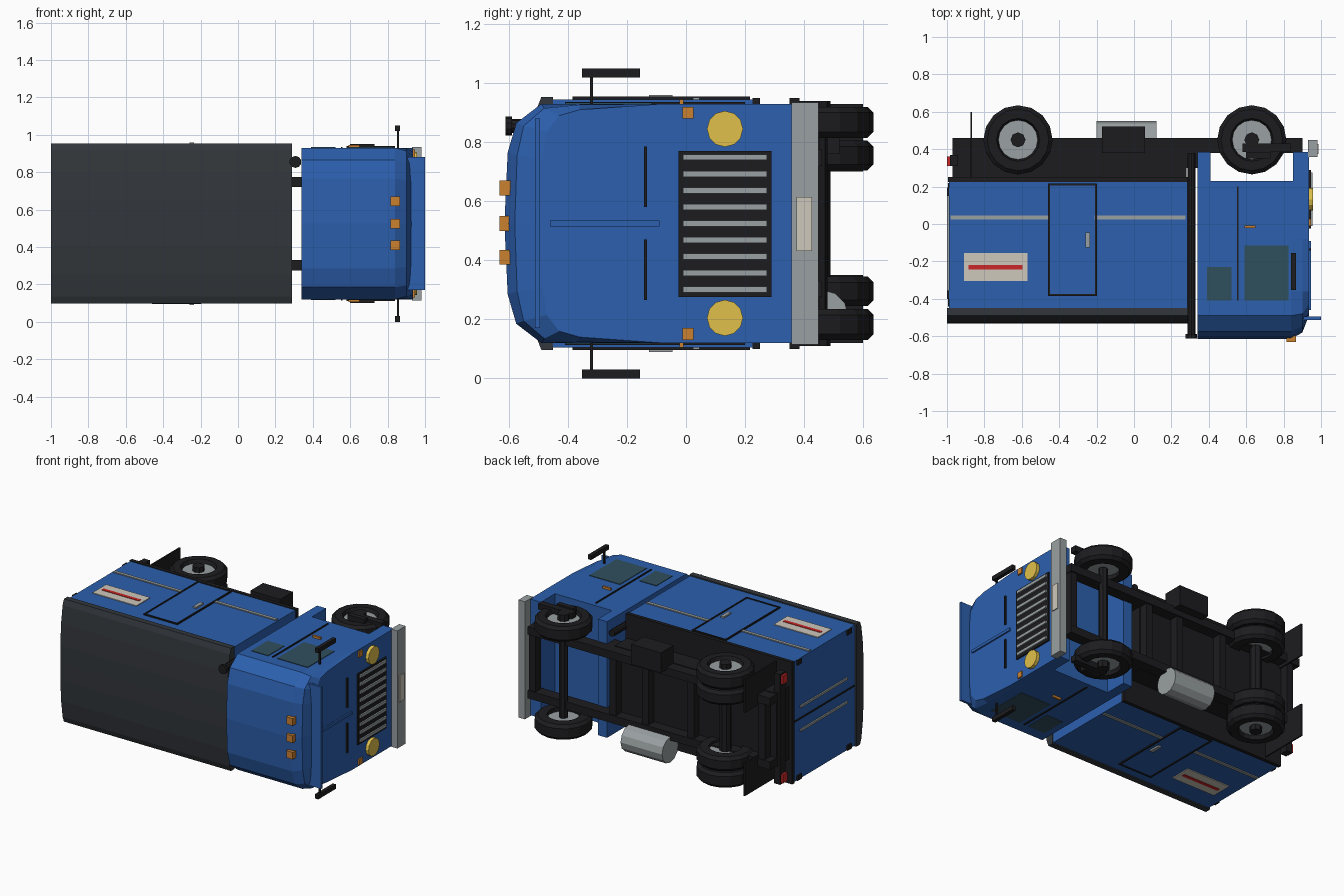
import bpy, bmesh, math
from mathutils import Matrix, Vector

if "Cube" in bpy.data.objects:
    bpy.data.objects.remove(bpy.data.objects["Cube"])

MID = 0.525  # the truck lies on its side: width runs along z, roof faces -y


def mat(name, r, g, b):
    m = bpy.data.materials.new(name)
    m.diffuse_color = (r, g, b, 1)
    m.use_nodes = True
    m.node_tree.nodes["Principled BSDF"].inputs["Base Color"].default_value = m.diffuse_color
    return m


BLUE = mat("blue paint", 0.025, 0.115, 0.42)
BLACK = mat("black", 0.012, 0.012, 0.014)
ROOF = mat("charcoal", 0.032, 0.037, 0.043)
GREY = mat("metal", 0.32, 0.35, 0.36)
GLASS = mat("glass", 0.03, 0.08, 0.11)
YELLOW = mat("lamp yellow", 0.75, 0.53, 0.07)
ORANGE = mat("lamp orange", 0.6, 0.22, 0.03)
RED = mat("red", 0.6, 0.02, 0.02)
CREAM = mat("cream", 0.62, 0.58, 0.5)


def finish(name, bm, m):
    bmesh.ops.recalc_face_normals(bm, faces=bm.faces)
    me = bpy.data.meshes.new(name)
    bm.to_mesh(me)
    bm.free()
    me.materials.append(m)
    ob = bpy.data.objects.new(name, me)
    bpy.context.collection.objects.link(ob)
    return ob


def box(name, x, y, z, m, pair=False):
    """Box from (min, max) ranges; pair repeats it across the centre plane."""
    for zr in ([z, (2 * MID - z[1], 2 * MID - z[0])] if pair else [z]):
        bm = bmesh.new()
        bmesh.ops.create_cube(bm, size=1)
        for v in bm.verts:
            v.co = Vector([(r[0] + r[1]) / 2 + c * (r[1] - r[0])
                           for r, c in zip((x, y, zr), v.co)])
        finish(name, bm, m)


def cyl(name, centre, r, depth, axis, m, n=12, pair=False, r2=None):
    rot = {'x': Matrix.Rotation(math.pi / 2, 4, 'Y'),
           'y': Matrix.Rotation(-math.pi / 2, 4, 'X'), 'z': Matrix()}[axis]
    for cz in ([centre[2], 2 * MID - centre[2]] if pair else [centre[2]]):
        bm = bmesh.new()
        bmesh.ops.create_cone(bm, cap_ends=True, segments=n, radius1=r, radius2=r2 or r, depth=depth,
                              matrix=Matrix.Translation((centre[0], centre[1], cz)) @ rot)
        finish(name, bm, m)


def loft(name, sections, m):
    """Skin half profiles [(half width, y)...] placed at each x, mirrored in z."""
    bm = bmesh.new()
    rings = []
    for x, half in sections:
        pts = half + [(-w, y) for w, y in reversed(half) if w > 0]
        rings.append([bm.verts.new((x, y, MID + w)) for w, y in pts])
    for a, b in zip(rings, rings[1:]):
        for i in range(len(a)):
            j = (i + 1) % len(a)
            bm.faces.new((a[i], a[j], b[j], b[i]))
    bm.faces.new(rings[0])
    bm.faces.new(rings[-1])
    return finish(name, bm, m)


def wheel(x, z0, z1, sign, front):
    """Revolved tyre with a dished rim and hub; outer side at z1 for sign +1."""
    prof = [(0.105, z0), (0.165, z0), (0.185, z0 + 0.02), (0.185, z1 - 0.02),
            (0.165, z1), (0.115, z1), (0.105, z1 - 0.025)]
    n = 16

    def zz(z):
        return z if sign > 0 else 2 * MID - z
    bm = bmesh.new()
    rings = [[bm.verts.new((x + r * math.cos(2 * math.pi * i / n),
                            0.45 + r * math.sin(2 * math.pi * i / n), zz(z))) for i in range(n)]
             for r, z in prof]
    for k, a in enumerate(rings):
        b = rings[(k + 1) % len(rings)]
        for i in range(n):
            j = (i + 1) % n
            bm.faces.new((a[i], a[j], b[j], b[i]))
    finish("tyre", bm, BLACK)
    cyl("rim", (x, 0.45, zz(z1 - 0.05)), 0.112, 0.05, 'z', GREY, n)
    cyl("hub", (x, 0.45, zz(z1 - 0.01)), 0.04, 0.06 if front else 0.04, 'z', BLACK, 8)


# Wheels: single at the front, twinned at the back
for s in (1, -1):
    wheel(0.63, 0.815, 0.92, s, True)
    wheel(-0.62, 0.815, 0.92, s, False)
    wheel(-0.62, 0.705, 0.805, s, False)
cyl("rear_axle", (-0.62, 0.45, MID), 0.04, 0.62, 'z', BLACK, 8)
cyl("front_axle", (0.63, 0.45, MID), 0.03, 0.62, 'z', BLACK, 8)

# Chassis
box("frame_rail", (-0.97, 0.9), (0.38, 0.46), (0.72, 0.775), BLACK, True)
box("subframe", (-0.97, 0.28), (0.25, 0.385), (0.27, 0.78), BLACK)
for x in (-0.9, -0.35, 0.0, 0.25, 0.87):
    box("cross_member", (x - 0.025, x + 0.025), (0.39, 0.45), (0.3, 0.75), BLACK)
box("gap_rail", (0.27, 0.36), (0.3, 0.39), (0.72, 0.775), BLACK, True)
box("mud_flap", (-0.875, -0.865), (0.24, 0.6), (0.7, 0.93), BLACK, True)
box("rear_bar", (-0.985, -0.94), (0.31, 0.37), (0.14, 0.91), BLACK)
box("tail_light", (-1.0, -0.98), (0.31, 0.36), (0.84, 0.9), RED, True)
cyl("fuel_tank", (-0.04, 0.46, 0.21), 0.09, 0.32, 'x', GREY, 12)
box("battery_box", (-0.17, 0.06), (0.38, 0.52), (0.76, 0.9), BLACK)

# Cargo body with arched roof shell
box("cargo_body", (-0.99, 0.285), (-0.47, 0.23), (0.105, 0.945), BLUE)
roof = [(0.428, -0.45), (0.428, -0.49), (0.39, -0.505), (0.27, -0.522), (0.12, -0.53), (0, -0.531)]
loft("cargo_roof", [(-1.0, roof), (0.29, roof)], ROOF)
box("cargo_sill", (-0.995, 0.29), (0.225, 0.25), (0.1, 0.95), BLACK)
for a, b in ((-0.98, -0.455), (-0.21, 0.275)):
    box("side_trim", (a, b), (0.024, 0.046), (0.943, 0.952), GREY, True)
for x in (-0.46, -0.208):
    box("side_door_frame", (x, x + 0.01), (-0.385, 0.215), (0.944, 0.954), BLACK, True)
for y in (-0.385, 0.207):
    box("side_door_frame", (-0.46, -0.2), (y, y + 0.01), (0.944, 0.954), BLACK, True)
box("side_door", (-0.45, -0.208), (-0.375, 0.207), (0.94, 0.949), BLUE, True)
box("side_door_handle", (-0.26, -0.235), (-0.125, -0.045), (0.945, 0.96), GREY, True)
box("side_panel", (-0.91, -0.57), (-0.305, -0.155), (0.943, 0.95), CREAM, True)
box("panel_stripe", (-0.885, -0.595), (-0.242, -0.218), (0.945, 0.953), RED, True)

# Rear doors
box("rear_door_seam", (-0.995, -0.985), (-0.44, 0.22), (0.52, 0.53), BLACK)
box("rear_lock_bar", (-1.0, -0.985), (-0.36, 0.16), (0.6, 0.615), GREY, True)
for y in (-0.4, 0.15):
    box("rear_hinge", (-1.0, -0.985), (y, y + 0.045), (0.91, 0.945), BLACK, True)

# Cab: full section, tapering to the windscreen
full = [(0.405, 0.23), (0.405, -0.08), (0.405, -0.36), (0.405, -0.49), (0.34, -0.575), (0.24, -0.604), (0, -0.615)]
mid = [(0.405, 0.23), (0.405, -0.08), (0.402, -0.36), (0.39, -0.48), (0.33, -0.55), (0.23, -0.572), (0, -0.58)]
nose = [(0.405, 0.23), (0.405, -0.08), (0.385, -0.36), (0.365, -0.43), (0.31, -0.472), (0.22, -0.485), (0, -0.49)]
loft("cab", [(0.34, full), (0.84, full), (0.9, mid), (0.935, nose)], BLUE)
box("cab_front_panel", (0.85, 0.935), (0.22, 0.385), (0.12, 0.93), BLUE)
box("cab_rear_panel", (0.34, 0.41), (0.22, 0.385), (0.12, 0.93), BLUE)
box("side_window", (0.59, 0.825), (-0.41, -0.115), (0.92, 0.934), GLASS, True)
box("rear_side_window", (0.39, 0.52), (-0.41, -0.23), (0.92, 0.934), GLASS, True)
box("cab_door_seam", (0.55, 0.56), (-0.41, 0.2), (0.925, 0.936), BLACK, True)
box("cab_door_handle", (0.59, 0.65), (-0.022, -0.008), (0.925, 0.945), ORANGE, True)
box("fender_step", (0.58, 0.84), (0.385, 0.43), (0.9, 0.94), BLACK, True)
box("upper_step", (0.6, 0.73), (0.35, 0.385), (0.9, 0.95), BLACK, True)

# Cab front
box("sun_visor", (0.89, 1.0), (-0.512, -0.495), (0.17, 0.88), BLUE)
box("windscreen_post", (0.93, 0.945), (-0.46, -0.09), (0.515, 0.535), BLUE)
box("wiper", (0.935, 0.945), (-0.143, -0.132), (0.58, 0.785), BLACK, True)
box("grille", (0.93, 0.945), (-0.025, 0.29), (0.275, 0.77), BLACK)
for i in range(9):
    z = MID + (i - 4) * 0.056
    box("grille_slat", (0.94, 0.955), (-0.01, 0.275), (z - 0.01, z + 0.01), GREY)
cyl("headlight", (0.94, 0.132, 0.845), 0.061, 0.035, 'x', YELLOW, 12, True)
box("indicator", (0.93, 0.945), (-0.012, 0.026), (0.88, 0.92), ORANGE, True)
box("bumper", (0.93, 0.98), (0.357, 0.448), (0.115, 0.935), GREY)
box("blank_plate", (0.975, 0.986), (0.375, 0.427), (0.432, 0.615), CREAM)
for z in (0.41, 0.525, 0.645):
    box("roof_lamp", (0.815, 0.865), (-0.632, -0.595), (z - 0.025, z + 0.025), ORANGE)
box("mirror", (0.84, 0.866), (-0.352, -0.155), (1.02, 1.05), BLACK, True)
box("mirror_arm", (0.85, 0.86), (-0.325, -0.315), (0.9, 1.03), BLACK, True)

# Exhaust stack behind the cab
cyl("exhaust_stack", (0.307, -0.11, 0.855), 0.023, 0.98, 'y', BLACK, 10)
cyl("exhaust_cap", (0.307, -0.6, 0.855), 0.032, 0.022, 'y', BLACK, 10)
